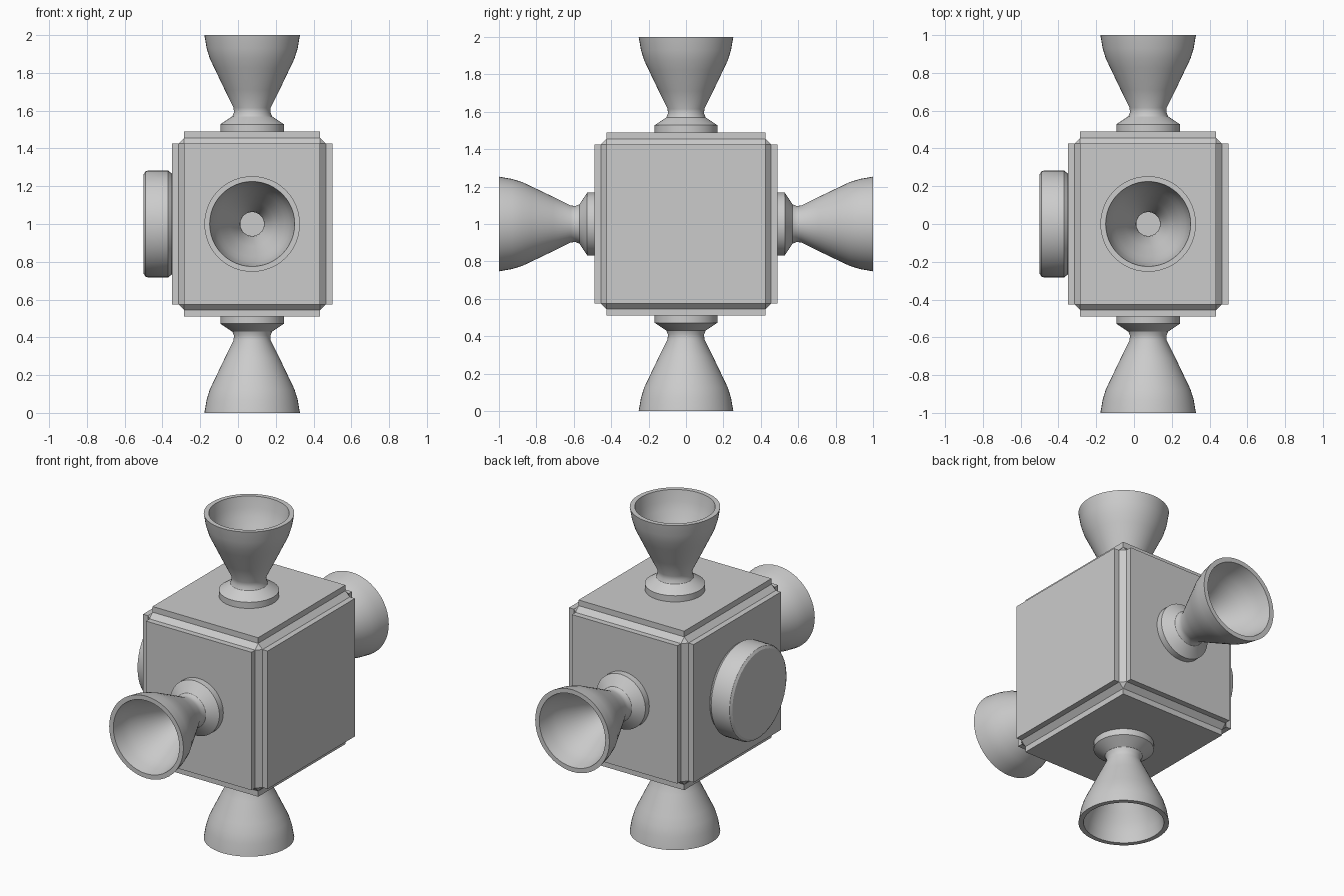
import bpy, bmesh, math
from mathutils import Vector

if "Cube" in bpy.data.objects:
    bpy.data.objects.remove(bpy.data.objects["Cube"])

CENTRE = Vector((0.075, 0, 1))
HALF = Vector((0.39, 0.455, 0.455))   # core block half sizes
BEVEL = 0.03
PANEL = 0.035


def finish(name, bm):
    bmesh.ops.recalc_face_normals(bm, faces=bm.faces)
    mesh = bpy.data.meshes.new(name)
    bm.to_mesh(mesh)
    bm.free()
    obj = bpy.data.objects.new(name, mesh)
    bpy.context.collection.objects.link(obj)
    return obj


def box(name, centre, size, bevel=0):
    bm = bmesh.new()
    bmesh.ops.create_cube(bm, size=1)
    bmesh.ops.scale(bm, vec=size, verts=bm.verts)
    bmesh.ops.translate(bm, vec=centre, verts=bm.verts)
    if bevel:
        bmesh.ops.bevel(bm, geom=bm.edges[:], offset=bevel, segments=1, affect='EDGES')
    return finish(name, bm)


def lathe(name, profile, direction, closed=False, sides=48):
    """Spin (radius, distance from centre) points and aim them along direction."""
    bm = bmesh.new()
    rings = [[bm.verts.new((r * math.cos(2 * math.pi * i / sides),
                            r * math.sin(2 * math.pi * i / sides), d))
              for i in range(sides)] for r, d in profile]
    pairs = list(zip(rings, rings[1:]))
    if closed:
        pairs.append((rings[-1], rings[0]))
    else:
        bm.faces.new(rings[0])
        bm.faces.new(rings[-1])
    for a, b in pairs:
        for i in range(sides):
            j = (i + 1) % sides
            bm.faces.new((a[i], a[j], b[j], b[i]))
    turn = Vector((0, 0, 1)).rotation_difference(Vector(direction)).to_matrix()
    bmesh.ops.rotate(bm, matrix=turn, verts=bm.verts)
    bmesh.ops.translate(bm, vec=CENTRE, verts=bm.verts)
    obj = finish(name, bm)
    bpy.ops.object.select_all(action='DESELECT')
    obj.select_set(True)
    bpy.context.view_layer.objects.active = obj
    bpy.ops.object.shade_smooth_by_angle(angle=math.radians(30))
    return obj


# Chamfered core block
box("core_block", CENTRE, HALF * 2, BEVEL)

# Raised panel on each face
faces = {"right": (0, 1), "left": (0, -1), "back": (1, 1),
         "front": (1, -1), "top": (2, 1), "bottom": (2, -1)}
for side, (axis, sign) in faces.items():
    size = (HALF - Vector((BEVEL,) * 3)) * 2
    size[axis] = PANEL
    pos = CENTRE.copy()
    pos[axis] += sign * (HALF[axis] + PANEL / 2)
    box(side + "_panel", pos, size)

# Hollow thruster nozzles: outer wall up, inner wall back down
nozzle = [(0.168, 0.485), (0.168, 0.528), (0.105, 0.57), (0.097, 0.59), (0.098, 0.615),
          (0.145, 0.71), (0.2, 0.825), (0.224, 0.875), (0.241, 0.93), (0.253, 1.0),
          (0.225, 1.0), (0.213, 0.935), (0.197, 0.885), (0.174, 0.838),
          (0.118, 0.722), (0.068, 0.622), (0.063, 0.59), (0.082, 0.55),
          (0.138, 0.512), (0.138, 0.485)]
for side in ("front", "back", "top", "bottom"):
    axis, sign = faces[side]
    aim = [0, 0, 0]
    aim[axis] = sign
    lathe(side + "_nozzle", nozzle, aim, closed=True)

# Round docking cap on the left
lathe("left_cap", [(0.268, 0.42), (0.268, 0.427), (0.283, 0.445), (0.283, 0.553),
                   (0.277, 0.566), (0.262, 0.575)], (-1, 0, 0))
